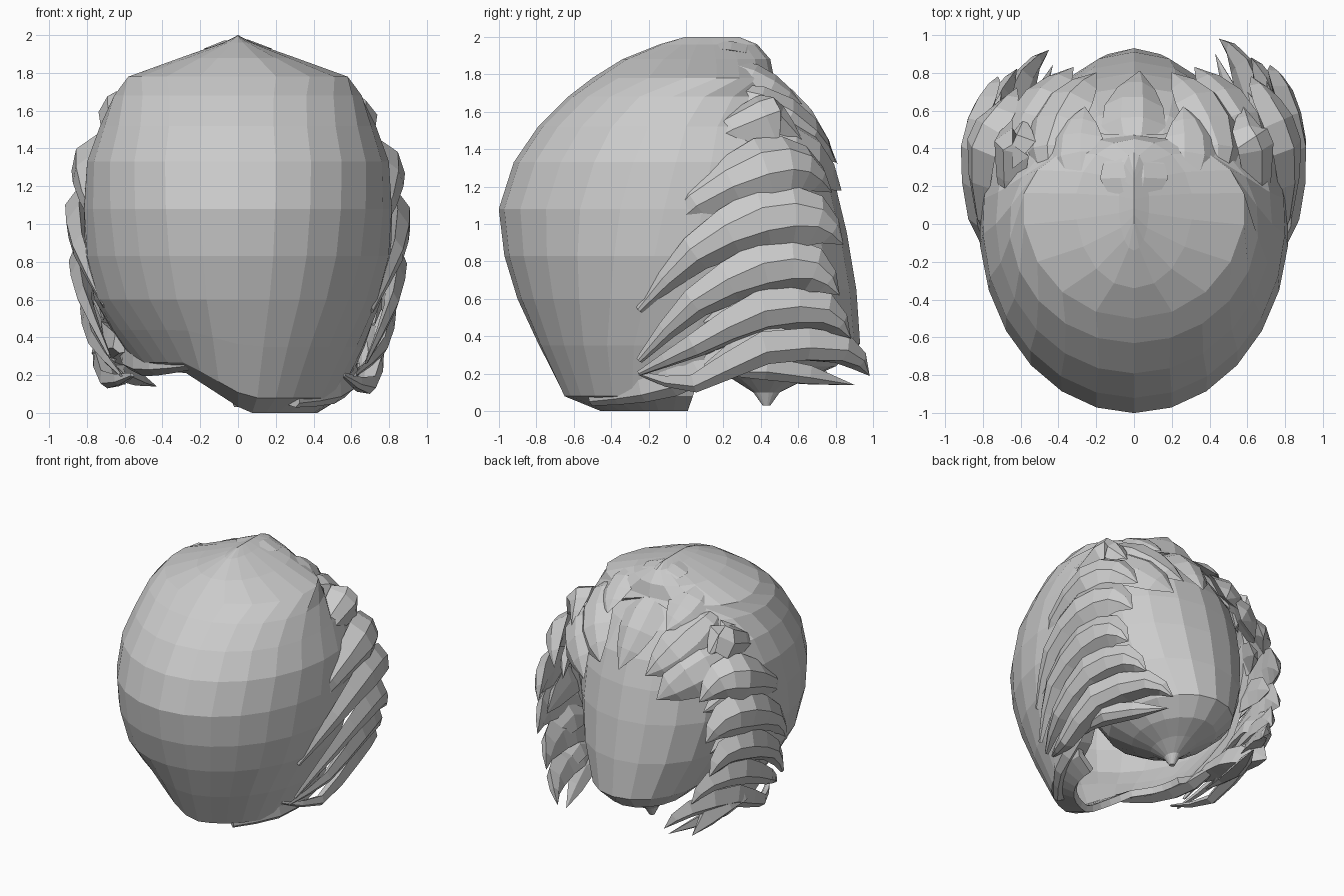
import bpy, bmesh
from math import sin, cos, pi, radians
from mathutils import Vector

old = bpy.data.objects.get("Cube")
if old:
    bpy.data.objects.remove(old, do_unlink=True)

grey = bpy.data.materials.new("plain grey")
grey.use_nodes = True
grey.diffuse_color = (0.6, 0.6, 0.6, 1)
grey.node_tree.nodes["Principled BSDF"].inputs["Base Color"].default_value = (0.6, 0.6, 0.6, 1)


def loft(name, rings, closed, cap, fix=False):
    """Skin a stack of equal point rings into one flat-shaded object."""
    bm = bmesh.new()
    rows = [[bm.verts.new(p) for p in ring] for ring in rings]
    n = len(rows[0])
    for a, b in zip(rows, rows[1:]):
        for j in range(n if closed else n - 1):
            k = (j + 1) % n
            bm.faces.new((a[j], a[k], b[k], b[j]))
    if cap:
        bm.faces.new(rows[0][::-1])
        bm.faces.new(rows[-1])
    bmesh.ops.remove_doubles(bm, verts=bm.verts, dist=0.0005)
    if fix:
        bmesh.ops.recalc_face_normals(bm, faces=bm.faces)
    me = bpy.data.meshes.new(name)
    bm.to_mesh(me)
    bm.free()
    me.materials.append(grey)
    ob = bpy.data.objects.new(name, me)
    bpy.context.collection.objects.link(ob)
    return ob


def spline(pts, steps):
    """Catmull-Rom samples through the points."""
    p = [Vector(q) for q in pts]
    p = [p[0] * 2 - p[1]] + p + [p[-1] * 2 - p[-2]]
    out = []
    for i in range(1, len(p) - 2):
        a, b, c, d = p[i - 1:i + 3]
        for s in range(steps):
            t = s / steps
            out.append((b * 2 + (c - a) * t + (a * 2 - b * 5 + c * 4 - d) * t * t
                        + (b * 3 - a - c * 3 + d) * t ** 3) / 2)
    return out + [p[-2]]


def lock(name, pts, width, thick=0.08, start=0.12):
    """A tapering hair lock: ridged section swept along a path."""
    path = spline(pts, 2)
    n = len(path) - 1
    rings = []
    for i, p in enumerate(path):
        t = (path[min(i + 1, n)] - path[max(i - 1, 0)]).normalized()
        out = p - Vector((0, 0.15, 1))
        out = (out - t * out.dot(t)).normalized()
        side = t.cross(out)
        f = i / n
        size = start + (1 - start) * f / 0.5 if f < 0.5 else max(0.01, 1 - ((f - 0.5) * 2) ** 2.2)
        rings.append([p + side * (u * width * size / 2) + out * (v * thick * size)
                      for u, v in ((-1, -0.4), (-0.4, 0.7), (0.3, 0.8), (1, -0.4), (0, -0.8))])
    return loft(name, rings, True, True, True)


# Head: ring table of height, half width, back y, front y
head_rows = [(0.03, 0.02, 0.41, 0.45), (0.10, 0.05, 0.36, 0.50), (0.17, 0.14, 0.25, 0.64),
             (0.24, 0.27, 0.1, 0.80), (0.36, 0.40, -0.1, 0.93), (0.65, 0.55, -0.3, 0.91),
             (0.95, 0.63, -0.4, 0.86), (1.2, 0.64, -0.4, 0.80), (1.4, 0.62, -0.4, 0.73),
             (1.6, 0.54, -0.3, 0.60), (1.75, 0.40, -0.2, 0.46), (1.83, 0.2, 0, 0.3)]
rings = []
for z, w, yb, yf in head_rows:
    angles = [2 * pi * j / 18 for j in range(18)]
    rings.append([(w * sin(a), (yb + yf) / 2 - (yf - yb) / 2 * cos(a), z) for a in angles])
loft("head", rings, True, True, True)

# Hair cap: height, half width, back y, front y, sweep angle
cap_rows = [(0.0, 0.42, -0.46, 0.25, 92), (0.08, 0.55, -0.66, 0.35, 96), (0.35, 0.67, -0.79, 0.5, 104),
            (0.6, 0.76, -0.90, 0.6, 114), (0.83, 0.81, -0.97, 0.65, 120), (1.08, 0.82, -1.0, 0.7, 125),
            (1.33, 0.80, -0.92, 0.7, 130), (1.52, 0.73, -0.79, 0.65, 135), (1.68, 0.66, -0.63, 0.56, 150),
            (1.78, 0.59, -0.50, 0.47, 180), (1.88, 0.31, -0.34, 0.45, 180), (1.96, 0.08, -0.14, 0.38, 180),
            (2.0, 0.0, 0.0, 0.28, 180)]
rings = []
for z, w, yb, yf, sweep in cap_rows:
    yc = 0.1 if z > 1.7 else 0.0
    ring = []
    for j in range(19):
        a = radians(sweep) * (j / 9 - 1)
        c = cos(a)
        # the side flaps stay wide ahead of the ears
        x = w * (1 - 0.25 * c * c) * (1 if a > 0 else -1) if c < 0 and sweep < 140 else w * sin(a)
        y = yc - c * ((yc - yb) if c > 0 else (yf - yc))
        # the hem rises on one side
        lift = max(0, 0.6 - z) * min(1, max(0, -x * 3 + 0.15)) * 0.36
        ring.append((x, y, z + lift))
    rings.append(ring)
cap = loft("hair_cap", rings, False, False)
solid = cap.modifiers.new("thickness", 'SOLIDIFY')
solid.thickness = 0.05
solid.offset = -1

# Side locks: level, reach forward, inward x of the tip, outer x, width
levels = [(1.52, 0.62, 0.58, 0.66, 0.30), (1.24, 0.78, 0.62, 0.81, 0.36), (0.96, 0.84, 0.72, 0.85, 0.36),
          (0.69, 0.82, 0.74, 0.82, 0.32), (0.46, 0.88, 0.62, 0.76, 0.28), (0.26, 0.98, 0.45, 0.70, 0.24)]
for s, label in ((1, "left"), (-1, "right")):
    for i, (z, reach, tip, outer, width) in enumerate(levels):
        if s < 0:
            reach -= 0.06
            z += 0.03
        lock(f"{label}_side_lock_{i + 1}",
             [(s * (outer - 0.14), -0.25, max(0.2, z - 0.42)), (s * (outer - 0.01), 0.05, z - 0.12),
              (s * outer, 0.42, z + 0.06), (s * (outer + tip) / 2, reach - 0.14, z + 0.06),
              (s * tip, reach, z - 0.07)], width)
        # thinner layer tucked underneath
        lock(f"{label}_inner_lock_{i + 1}",
             [(s * (outer - 0.1), 0.1, max(0.2, z - 0.22)), (s * (outer - 0.08), 0.42, max(0.22, z - 0.08)),
              (s * (tip - 0.02), reach - 0.08, max(0.14, z - 0.19))], width * 0.7, 0.06)
    # Forehead locks
    lock(f"{label}_temple_lock", [(s * 0.66, 0.1, 1.40), (s * 0.64, 0.42, 1.46),
                                  (s * 0.5, 0.68, 1.36), (s * 0.32, 0.83, 1.18)], 0.40, 0.07)
    lock(f"{label}_brow_lock", [(s * 0.42, 0.1, 1.74), (s * 0.47, 0.40, 1.68),
                                (s * 0.36, 0.66, 1.5), (s * 0.2, 0.8, 1.33)], 0.36, 0.07)
    lock(f"{label}_top_tuft", [(s * 0.2, 0.0, 1.85), (s * 0.3, 0.25, 1.84),
                               (s * 0.31, 0.46, 1.75), (s * 0.26, 0.62, 1.64)], 0.32, 0.05)

# Centre fringe and crest
lock("centre_fringe", [(0, 0.15, 1.84), (0, 0.42, 1.76), (0, 0.64, 1.58), (0.03, 0.81, 1.32)], 0.34, 0.06)
lock("crest", [(0, -0.05, 1.93), (0, 0.15, 1.95), (0, 0.32, 1.93), (0, 0.42, 1.88)], 0.36, 0.04)

# Low locks at the nape and the loose curl
lock("nape_strap", [(0.3, -0.5, 0.06), (0.5, -0.22, 0.1), (0.58, 0.08, 0.2), (0.6, 0.3, 0.38)], 0.2, 0.07, 0.5)
lock("loose_curl", [(-0.62, -0.05, 0.36), (-0.66, 0.2, 0.36), (-0.66, 0.5, 0.32), (-0.6, 0.78, 0.15)],
     0.32, 0.13, 0.4)
lock("right_nape_lock", [(-0.25, -0.5, 0.26), (-0.43, -0.3, 0.25), (-0.56, 0.0, 0.28), (-0.62, 0.25, 0.38)],
     0.2, 0.07, 0.5)
